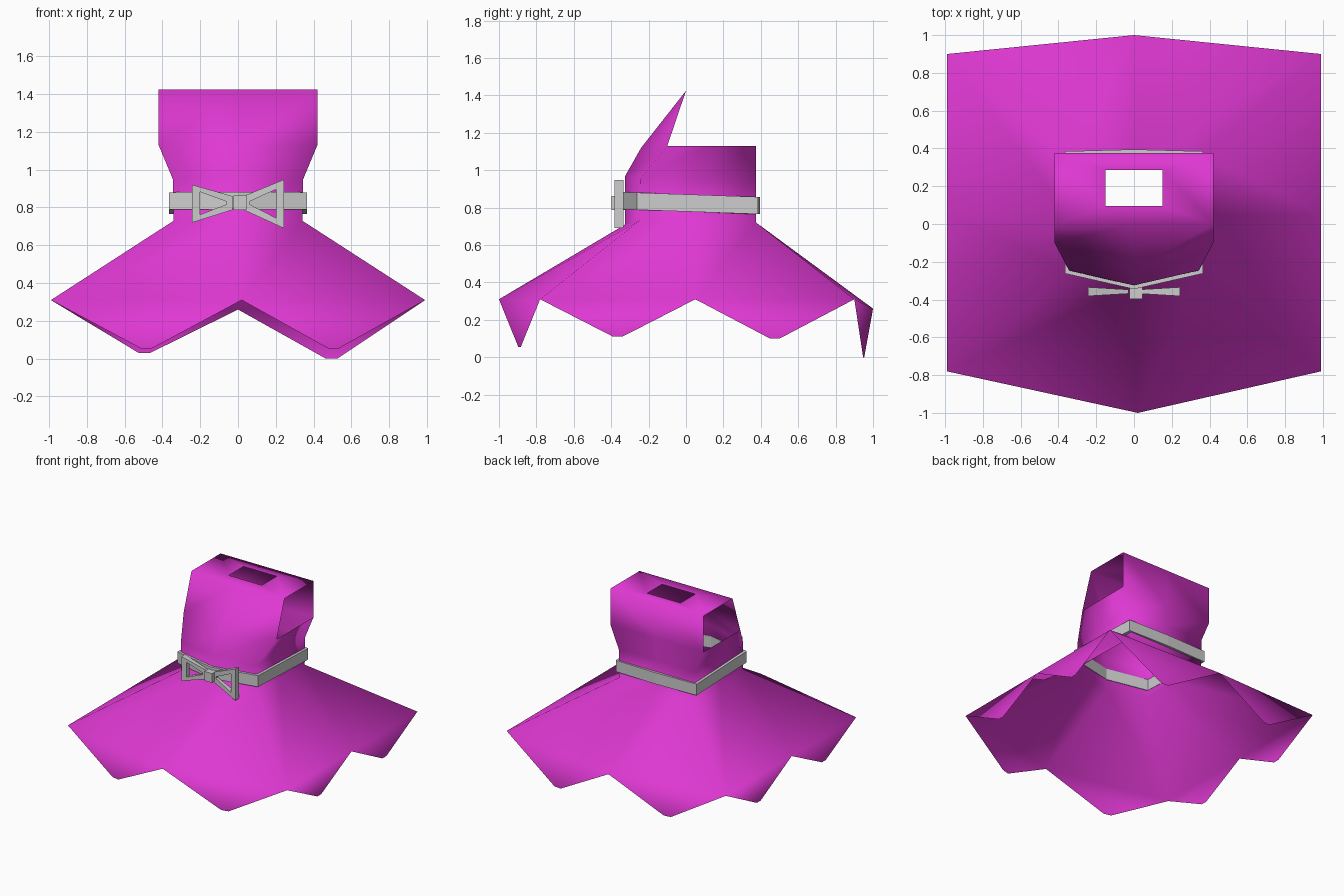
import bpy, bmesh
from mathutils import Vector

cube = bpy.data.objects.get("Cube")
if cube:
    bpy.data.objects.remove(cube)


def material(name, rgb):
    m = bpy.data.materials.new(name)
    m.use_nodes = True
    m.diffuse_color = (*rgb, 1)
    m.node_tree.nodes["Principled BSDF"].inputs["Base Color"].default_value = (*rgb, 1)
    return m


magenta = material("magenta cloth", (0.74, 0.04, 0.65))
grey = material("pale grey trim", (0.61, 0.61, 0.61))


def finish(bm, name, mat):
    bmesh.ops.recalc_face_normals(bm, faces=bm.faces[:])
    me = bpy.data.meshes.new(name)
    bm.to_mesh(me)
    bm.free()
    me.materials.append(mat)
    ob = bpy.data.objects.new(name, me)
    bpy.context.collection.objects.link(ob)
    return ob


def mirrored(half):
    """Front, corner, side, corner, back -> full ring of eight points."""
    return half + [(-x, y, z) for x, y, z in half[3:0:-1]]


def bridge(bm, a, b, skip=()):
    n = len(a)
    for i in range(n):
        if i not in skip:
            j = (i + 1) % n
            bm.faces.new((a[i], a[j], b[j], b[i]))


# Cape, neck and hood: one sheet of cloth
bm = bmesh.new()


def ring(half):
    return [bm.verts.new(p) for p in mirrored(half)]


rim = ring([(0.02, -1, 0.31), (0.99, -0.78, 0.31), (0.99, 0.05, 0.31),
            (0.99, 0.9, 0.31), (0, 1, 0.26)])
neck_base = ring([(0, -0.325, 0.71), (0.34, -0.25, 0.73), (0.34, 0.05, 0.73),
                  (0.34, 0.375, 0.72), (0, 0.375, 0.72)])
neck_top = ring([(0, -0.325, 0.97), (0.345, -0.245, 0.95), (0.345, 0.05, 0.95),
                 (0.345, 0.375, 0.95), (0, 0.375, 0.95)])
hood_base = ring([(0, -0.24, 1.12), (0.42, -0.1, 1.13), (0.42, 0.1, 1.13),
                  (0.42, 0.375, 1.13), (0, 0.375, 1.13)])
bridge(bm, rim, neck_base)
bridge(bm, neck_base, neck_top)
bridge(bm, neck_top, hood_base)

# Hood front and back panels rise to the roof, the sides stay open
front = [bm.verts.new((x, 0, 1.425)) for x in (-0.42, 0, 0.42)]
back = [bm.verts.new((x, 0.375, 1.425)) for x in (-0.42, 0, 0.42)]
low_front = [hood_base[i] for i in (7, 0, 1)]
low_back = [hood_base[i] for i in (5, 4, 3)]
for low, high in ((low_front, front), (low_back, back)):
    for i in range(2):
        bm.faces.new((low[i], low[i + 1], high[i + 1], high[i]))

# Roof with a rectangular hole
h = [bm.verts.new((x, y, 1.425)) for x, y in
     ((-0.15, 0.095), (0.15, 0.095), (0.15, 0.285), (-0.15, 0.285))]
bm.faces.new((front[0], front[1], front[2], h[1], h[0]))
bm.faces.new((front[2], back[2], h[2], h[1]))
bm.faces.new((back[2], back[1], back[0], h[3], h[2]))
bm.faces.new((back[0], front[0], h[0], h[3]))

# Hanging points along the hem
tip_z = [0.055, 0.11, 0.1, 0.0, 0.03, 0.1, 0.11, 0.055]
for i, z in enumerate(tip_z):
    a, b = rim[i], rim[(i + 1) % 8]
    tips = []
    for t in (0.53, 0.47):
        p = a.co.lerp(b.co, t)
        tips.append(bm.verts.new((p.x, p.y, z)))
    bm.faces.new((a, b, tips[0], tips[1]))
cape = finish(bm, "hooded_cape", magenta)
for p in cape.data.polygons:
    p.use_smooth = True

# Belt around the neck, tilted slightly down at the back
bm = bmesh.new()
outline = [(0, -0.345), (0.365, -0.262), (0.365, 0.05), (0.365, 0.385), (0, 0.395)]


def belt_ring(scale, dz):
    return [bm.verts.new(p) for p in mirrored(
        [(x * scale, y * scale, 0.825 - 0.035 * y + dz) for x, y in outline])]


loops = [belt_ring(s, dz) for s, dz in
         ((1, -0.046), (1, 0.046), (0.93, 0.046), (0.93, -0.046))]
for i in range(4):
    bridge(bm, loops[i], loops[(i + 1) % 4])
finish(bm, "neck_band", grey)


# Bow loops: open wedge frames, thicker at the outer end
def bow_loop(name, side, top, bottom, hole_top, hole_bottom):
    bm = bmesh.new()
    outer = [(0.243, top), (0.243, bottom), (0.03, 0.787), (0.03, 0.86)]
    inner = [(0.2, hole_top), (0.2, hole_bottom), (0.06, 0.817), (0.06, 0.831)]

    def layer(pts, s):
        return [bm.verts.new((side * x, -0.358 + s * (0.009 + 0.06 * x), z))
                for x, z in pts]

    of, ob, nf, nb = layer(outer, -1), layer(outer, 1), layer(inner, -1), layer(inner, 1)
    for a, b in ((of, nf), (nf, nb), (nb, ob), (ob, of)):
        bridge(bm, a, b)
    finish(bm, name, grey)


bow_loop("bow_loop_left", 1, 0.948, 0.69, 0.895, 0.745)
bow_loop("bow_loop_right", -1, 0.92, 0.72, 0.882, 0.762)

# Bow knot
bm = bmesh.new()
bmesh.ops.create_cube(bm, size=1)
bmesh.ops.scale(bm, vec=Vector((0.07, 0.075, 0.075)), verts=bm.verts)
bmesh.ops.translate(bm, vec=Vector((0.01, -0.36, 0.825)), verts=bm.verts)
finish(bm, "bow_knot", grey)
